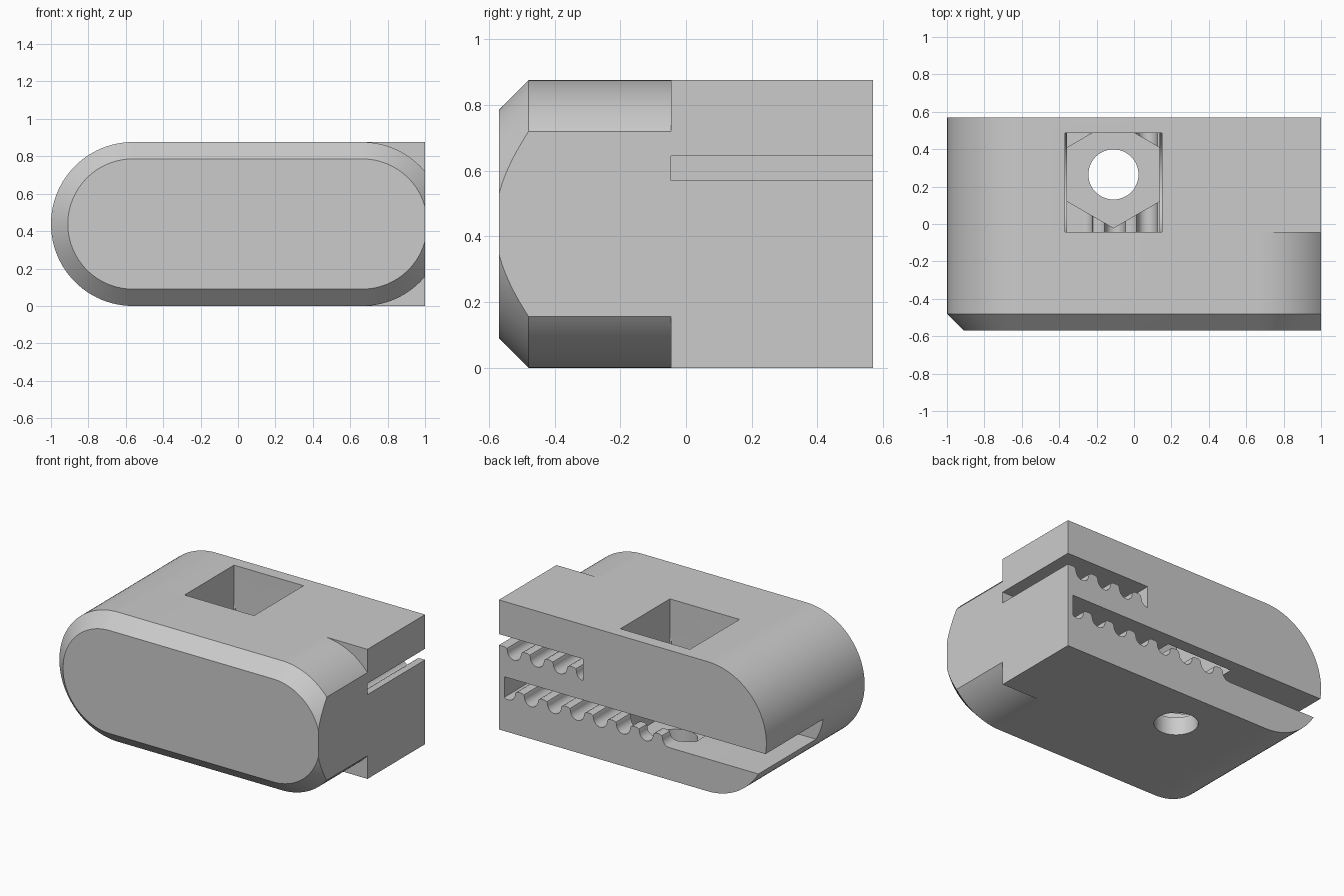
import bpy, bmesh, math
from math import sin, cos, pi, sqrt, acos

cube = bpy.data.objects.get("Cube")
if cube:
    bpy.data.objects.remove(cube, do_unlink=True)

# Overall sizes
HEIGHT, MID = 0.876, 0.438
BACK, STEP, FRONT, CHAMFER = 0.57, -0.045, -0.57, 0.09
LEFT_C, RIGHT_C = -0.562, 0.664
BOLT_X, BOLT_Y = -0.11, 0.265

grey = bpy.data.materials.new("plain_grey")
grey.use_nodes = True
grey.diffuse_color = (0.6, 0.6, 0.6, 1)
grey.node_tree.nodes["Principled BSDF"].inputs["Base Color"].default_value = (0.6, 0.6, 0.6, 1)


def finish(name, bm):
    bmesh.ops.remove_doubles(bm, verts=bm.verts, dist=1e-5)
    bmesh.ops.recalc_face_normals(bm, faces=bm.faces)
    mesh = bpy.data.meshes.new(name)
    bm.to_mesh(mesh)
    bm.free()
    obj = bpy.data.objects.new(name, mesh)
    obj.data.materials.append(grey)
    bpy.context.collection.objects.link(obj)
    return obj


def loft(name, rings):
    bm = bmesh.new()
    loops = [[bm.verts.new(p) for p in ring] for ring in rings]
    n = len(loops[0])
    for a, b in zip(loops, loops[1:]):
        for i in range(n):
            j = (i + 1) % n
            bm.faces.new((a[i], a[j], b[j], b[i]))
    bm.faces.new(loops[0])
    bm.faces.new(loops[-1])
    return finish(name, bm)


def prism(name, outline, axis, lo, hi):
    place = {"x": lambda u, v, d: (d, u, v),
             "y": lambda u, v, d: (u, d, v),
             "z": lambda u, v, d: (u, v, d)}[axis]
    return loft(name, [[place(u, v, d) for u, v in outline] for d in (lo, hi)])


def arc(cx, cy, r, start, end, steps):
    return [(cx + r * cos(start + (end - start) * i / steps),
             cy + r * sin(start + (end - start) * i / steps)) for i in range(steps + 1)]


# Body: rounded section cut flat on one side, squared off behind the step
def body_ring(y, r, square=False):
    end = acos((1 - RIGHT_C) / r)
    upper = arc(RIGHT_C, MID, r, pi / 2, end, 20)
    last = upper[-1]
    if square:
        upper = [(x, HEIGHT) for x, z in upper]
    upper.append(last)
    lower = [(x, HEIGHT - z) for x, z in reversed(upper)]
    left = arc(LEFT_C, MID, r, -pi / 2, -3 * pi / 2, 48)
    return [(x, y, z) for x, z in upper + lower + left]


rings = [body_ring(FRONT + CHAMFER * i / 8, MID - CHAMFER * (1 - i / 8)) for i in range(9)]
rings += [body_ring(STEP, MID), body_ring(STEP, MID, True), body_ring(BACK, MID, True)]
body = loft("clamp_body", rings)


# Toothed belt slots
def teeth(centres, ridge, lo, hi):
    pts = []
    for c in centres:
        pts += [(c - 0.07, ridge), (c - 0.056, ridge - 0.007)]
        pts += arc(c, ridge - 0.022, 0.05, pi, 2 * pi, 14)
        pts += [(c + 0.056, ridge - 0.007), (c + 0.07, ridge)]
    return [p for p in pts if lo <= p[0] <= hi]


PITCH = 0.172
low_start, high_start = -0.274, 0.37
low_row = teeth([low_start + PITCH * i for i in range(8)], 0.29, low_start - 1e-4, 0.955)
low_slot = [(-1.2, 0.367), (-1.2, 0.218)] + low_row + [(0.96, 0.228), (0.96, 0.367)]
high_row = teeth([high_start + PITCH * i for i in range(4)], 0.57, high_start - 1e-4, 1)
high_slot = high_row + [(1.1, 0.57), (1.1, 0.645), (high_start, 0.645)]

# Top pocket with rounded ledges, nut recess and bolt hole
P_LO, P_HI = -0.043, 0.486
p_mid, p_rad = (P_LO + P_HI) / 2, (P_HI - P_LO) / 2
pocket = [(P_HI, 1), (P_LO, 1)] + arc(p_mid, 0.64, p_rad, pi, 2 * pi, 32)
HALF = 0.2475
point = HALF / cos(pi / 6)
cut = (BOLT_Y + point - P_HI) * sqrt(3)
nut = [(-HALF, point / 2), (-HALF, -point / 2), (0, -point), (HALF, -point / 2),
       (HALF, point / 2), (cut, P_HI - BOLT_Y), (-cut, P_HI - BOLT_Y)]
nut = [(x + BOLT_X, y + BOLT_Y) for x, y in nut]
inner = [(BOLT_X - HALF, P_LO), (BOLT_X + HALF, P_LO), (BOLT_X + HALF, P_HI), (BOLT_X - HALF, P_HI)]

cutters = [
    prism("lower_belt_slot", low_slot, "y", STEP, 0.7),
    prism("upper_belt_slot", high_slot, "y", STEP, 0.7),
    prism("pocket", pocket, "x", BOLT_X - 0.26, BOLT_X + 0.26),
    prism("pocket_inner", inner, "z", 0.3, 0.9),
    prism("nut_recess", nut, "z", 0.12, 0.34),
    prism("bolt_hole", arc(BOLT_X, BOLT_Y, 0.134, 0, 2 * pi, 48)[:-1], "z", -0.1, 0.5),
]

bpy.ops.object.select_all(action="DESELECT")
bpy.context.view_layer.objects.active = body
body.select_set(True)
for cutter in cutters:
    mod = body.modifiers.new(cutter.name, "BOOLEAN")
    mod.operation, mod.solver, mod.object = "DIFFERENCE", "EXACT", cutter
    bpy.ops.object.modifier_apply(modifier=mod.name)
    bpy.data.objects.remove(cutter, do_unlink=True)

bpy.ops.object.shade_smooth_by_angle(angle=math.radians(28))
